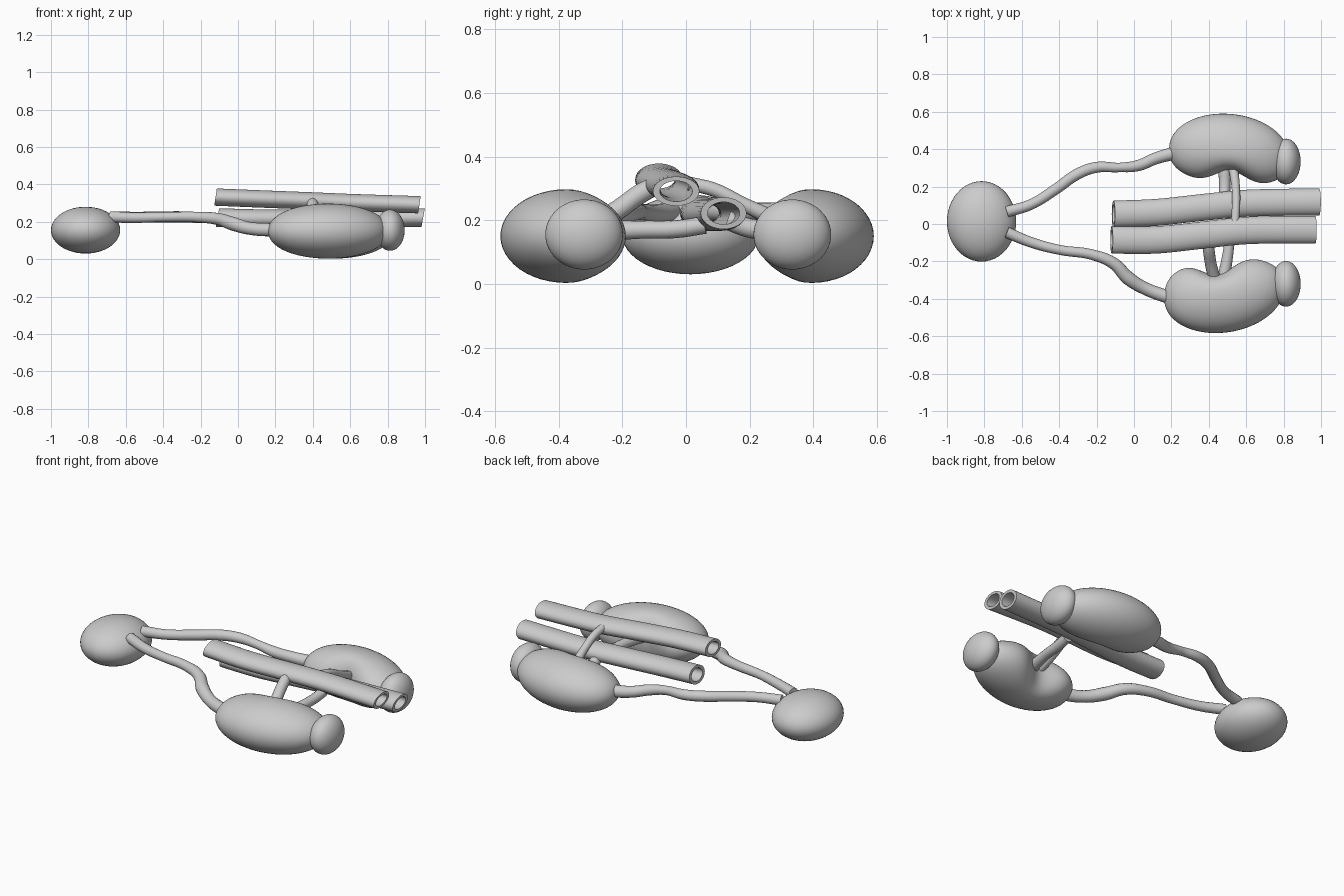
import bpy
from math import sin, cos, pi, exp

if "Cube" in bpy.data.objects:
    bpy.data.objects.remove(bpy.data.objects["Cube"])


def mesh_object(name, verts, faces):
    me = bpy.data.meshes.new(name)
    me.from_pydata(verts, [], faces)
    ob = bpy.data.objects.new(name, me)
    bpy.context.collection.objects.link(ob)
    bpy.ops.object.select_all(action='DESELECT')
    ob.select_set(True)
    bpy.context.view_layer.objects.active = ob
    bpy.ops.object.mode_set(mode='EDIT')
    bpy.ops.mesh.select_all(action='SELECT')
    bpy.ops.mesh.normals_make_consistent(inside=False)
    bpy.ops.object.mode_set(mode='OBJECT')
    bpy.ops.object.shade_smooth_by_angle(angle=0.7)
    return ob


def loft(name, rings, closed=False):
    """Skin a list of equal rings; closed joins last ring to first."""
    n, m = len(rings[0]), len(rings)
    verts = [v for r in rings for v in r]
    faces = []
    for i in range(m if closed else m - 1):
        a, b = i * n, ((i + 1) % m) * n
        faces += [(a + j, a + (j + 1) % n, b + (j + 1) % n, b + j) for j in range(n)]
    if not closed:
        faces += [tuple(range(n))[::-1], tuple(range((m - 1) * n, m * n))]
    return mesh_object(name, verts, faces)


def ellipsoid(name, center, radii):
    bpy.ops.mesh.primitive_uv_sphere_add(segments=48, ring_count=24, location=center)
    ob = bpy.context.object
    ob.name = name
    ob.scale = radii
    bpy.ops.object.transform_apply(location=False, rotation=False, scale=True)
    bpy.ops.object.shade_smooth()


def tube(name, pts):
    """Smooth solid tube through (x, y, z, radius) points."""
    cu = bpy.data.curves.new(name, 'CURVE')
    cu.dimensions = '3D'
    cu.bevel_depth = 1.0
    cu.bevel_resolution = 6
    cu.resolution_u = 10
    cu.use_fill_caps = True
    sp = cu.splines.new('BEZIER')
    sp.bezier_points.add(len(pts) - 1)
    for bp, p in zip(sp.bezier_points, pts):
        bp.co = p[:3]
        bp.radius = p[3]
        bp.handle_left_type = bp.handle_right_type = 'AUTO'
    ob = bpy.data.objects.new(name, cu)
    bpy.context.collection.objects.link(ob)
    bpy.ops.object.select_all(action='DESELECT')
    ob.select_set(True)
    bpy.context.view_layer.objects.active = ob
    bpy.ops.object.convert(target='MESH')
    bpy.ops.object.shade_smooth_by_angle(angle=0.9)


def kidney(name, side, cx, mid, slope, a_out, a_in, in_slope, dent, dent_u):
    """Bean: rings along x with a hollow on the inner side."""
    rings = []
    for i in range(41):
        t = 0.012 + (pi - 0.024) * i / 40
        u, s = -cos(t), sin(t)
        ym = mid + slope * u
        yo = ym + a_out * s
        hollow = dent * exp(-((u - dent_u) / 0.38) ** 2)
        yi = ym - (a_in + in_slope * u) * s ** 0.72
        rz = 0.147 * s ** 0.9
        ring = []
        for j in range(48):
            f = 2 * pi * j / 48
            y = (yo + yi) / 2 + (yo - yi) / 2 * cos(f)
            y += hollow * max(0, -cos(f)) ** 1.5
            ring.append((cx + 0.32 * u, side * y, 0.15 + rz * sin(f)))
        rings.append(ring)
    loft(name, rings)


def vessel(name, path, ry, rz, shear):
    """Hollow elliptical pipe along x."""
    pts = []
    for i in range(len(path) - 1):
        p0, p1 = path[max(i - 1, 0)], path[i]
        p2, p3 = path[i + 1], path[min(i + 2, len(path) - 1)]
        for k in range(6):
            t = k / 6
            pts.append([0.5 * (2 * b + (c - a) * t + (2 * a - 5 * b + 4 * c - d) * t * t
                               + (3 * b - a - 3 * c + d) * t ** 3)
                        for a, b, c, d in zip(p0, p1, p2, p3)])
    pts.append(list(path[-1]))

    def ring(p, k):
        return [(p[0] + shear * k * rz * sin(f), p[1] + k * ry * cos(f), p[2] + k * rz * sin(f))
                for f in (2 * pi * j / 32 for j in range(32))]
    loft(name, [ring(p, 1) for p in pts] + [ring(p, 0.7) for p in reversed(pts)], closed=True)


# Bladder
ellipsoid("bladder", (-0.815, 0.014, 0.155), (0.185, 0.215, 0.125))

# Kidneys and the glands at their tips
kidney("kidney_left", 1, 0.508, 0.385, -0.02, 0.204, 0.185, 0.01, 0.085, 0.02)
kidney("kidney_right", -1, 0.482, 0.373, -0.03, 0.208, 0.2, -0.01, 0.095, -0.12)
ellipsoid("gland_left", (0.813, 0.334, 0.155), (0.078, 0.122, 0.11))
ellipsoid("gland_right", (0.813, -0.32, 0.155), (0.078, 0.122, 0.11))

# Ureters
tube("ureter_left", [
    (-0.68, 0.065, 0.226, 0.030), (-0.55, 0.105, 0.225, 0.028), (-0.42, 0.185, 0.226, 0.029),
    (-0.30, 0.268, 0.226, 0.030), (-0.20, 0.303, 0.222, 0.029), (-0.08, 0.302, 0.215, 0.025),
    (0.02, 0.312, 0.195, 0.030), (0.12, 0.352, 0.172, 0.032), (0.24, 0.385, 0.160, 0.036)])
tube("ureter_right", [
    (-0.68, -0.045, 0.226, 0.030), (-0.55, -0.098, 0.222, 0.028), (-0.40, -0.138, 0.225, 0.026),
    (-0.22, -0.165, 0.225, 0.028), (-0.11, -0.21, 0.215, 0.032), (-0.03, -0.29, 0.19, 0.037),
    (0.06, -0.345, 0.165, 0.034), (0.21, -0.40, 0.155, 0.036)])

# Two great vessels
vessel("great_vessel_upper", [
    (-0.12, -0.085, 0.332), (0.12, -0.085, 0.322), (0.38, -0.058, 0.312),
    (0.62, -0.034, 0.302), (0.97, -0.031, 0.291)], 0.073, 0.046, 0.15)
vessel("great_vessel_lower", [
    (-0.11, 0.053, 0.222), (0.12, 0.062, 0.216), (0.38, 0.09, 0.216),
    (0.62, 0.112, 0.217), (0.99, 0.118, 0.222)], 0.072, 0.05, 0.18)

# Branches to the kidneys
tube("branch_left_lower", [(0.485, 0.13, 0.2, 0.03), (0.485, 0.2, 0.175, 0.03),
                           (0.487, 0.31, 0.165, 0.036)])
tube("branch_left_upper", [(0.54, 0.01, 0.315, 0.022), (0.545, 0.09, 0.295, 0.022),
                           (0.545, 0.18, 0.25, 0.022), (0.53, 0.31, 0.19, 0.026)])
tube("branch_right_upper", [(0.395, -0.09, 0.31, 0.029), (0.4, -0.14, 0.285, 0.031),
                            (0.41, -0.21, 0.235, 0.031), (0.435, -0.31, 0.17, 0.034)])
tube("branch_right_lower", [(0.52, 0.06, 0.185, 0.028), (0.515, -0.03, 0.172, 0.028),
                            (0.505, -0.14, 0.17, 0.028), (0.475, -0.31, 0.165, 0.034)])
